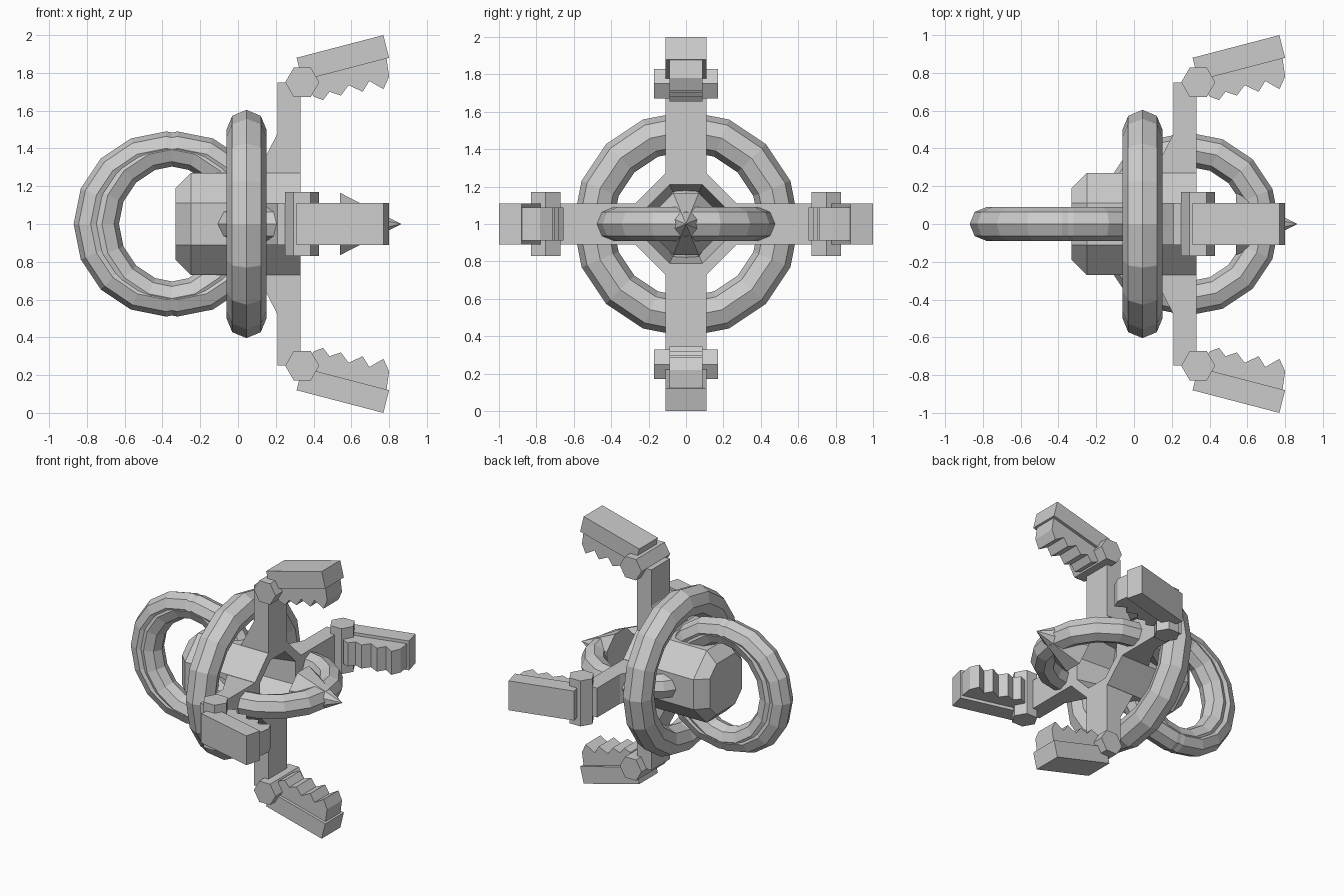
import bpy, bmesh
from math import pi
from mathutils import Matrix, Vector

if "Cube" in bpy.data.objects:
    bpy.data.objects.remove(bpy.data.objects["Cube"])

CENTRE = Matrix.Translation((0, 0, 1))


def finish(name, bm, matrix=CENTRE):
    bmesh.ops.remove_doubles(bm, verts=bm.verts, dist=0.0005)
    bmesh.ops.recalc_face_normals(bm, faces=bm.faces)
    mesh = bpy.data.meshes.new(name)
    bm.to_mesh(mesh)
    bm.free()
    obj = bpy.data.objects.new(name, mesh)
    bpy.context.collection.objects.link(obj)
    obj.matrix_world = matrix
    return obj


def octagon_loft(name, sections):
    """Skin octagons (x, apothem, half flat) along x and cap both ends."""
    bm = bmesh.new()
    loops = []
    for x, a, b in sections:
        pts = [(a, -b), (a, b), (b, a), (-b, a), (-a, b), (-a, -b), (-b, -a), (b, -a)]
        loops.append([bm.verts.new((x, y, z)) for y, z in pts])
    for lo, hi in zip(loops, loops[1:]):
        for i in range(8):
            j = (i + 1) % 8
            bm.faces.new((lo[i], lo[j], hi[j], hi[i]))
    bm.faces.new(loops[0])
    bm.faces.new(loops[-1])
    return finish(name, bm)


def plate(name, profile, half_width, matrix):
    """Extrude an (x, z) outline across y."""
    bm = bmesh.new()
    face = bm.faces.new([bm.verts.new((x, -half_width, z)) for x, z in profile])
    new = bmesh.ops.extrude_face_region(bm, geom=[face])["geom"]
    verts = [g for g in new if isinstance(g, bmesh.types.BMVert)]
    bmesh.ops.translate(bm, verts=verts, vec=Vector((0, 2 * half_width, 0)))
    return finish(name, bm, matrix)


def ring(name, x, major, minor, rotation):
    bpy.ops.mesh.primitive_torus_add(
        location=(x, 0, 1), rotation=rotation, major_radius=major,
        minor_radius=minor, major_segments=16, minor_segments=8)
    bpy.context.object.name = name


# Faceted core, bevelled at the back, hollowed at the front
octagon_loft("core", [(-0.33, 0.19, 0.11), (-0.25, 0.27, 0.112), (0.33, 0.27, 0.112),
                      (0.33, 0.21, 0.087), (0.05, 0.165, 0.068)])

# Rings: one around the core, a doubled upright one behind, a flat one in front
ring("middle_ring", 0.045, 0.497, 0.107, (0, pi / 2, 0))
ring("rear_ring_outer", -0.38, 0.40, 0.09, (pi / 2, 0, 0))
ring("rear_ring_inner", -0.32, 0.40, 0.09, (pi / 2, 0, 0))
ring("front_ring", 0.285, 0.395, 0.09, (0, 0, 0))

# Spike through the front ring
octagon_loft("front_spike", [(0.54, 0.165, 0.068), (0.865, 0.0001, 0.00004)])

# Four clamp arms
ARM = [(0.33, 0.25), (0.33, 0.75), (0.21, 0.75), (0.21, 0.48), (0.09, 0.25)]
HINGE = [(0.25, 0.75), (0.295, 0.828), (0.385, 0.828),
         (0.43, 0.75), (0.385, 0.672), (0.295, 0.672)]
JAW = [(0.31, 0.88), (0.77, 1.0), (0.80, 0.88), (0.34, 0.76)]
TEETH = [(0.34, 0.77), (0.785, 0.885), (0.80, 0.78), (0.77, 0.714), (0.695, 0.757),
         (0.66, 0.70), (0.585, 0.735), (0.545, 0.68), (0.485, 0.70), (0.45, 0.656),
         (0.40, 0.675)]

for i, side in enumerate(("top", "left", "bottom", "right")):
    turn = CENTRE @ Matrix.Rotation(i * pi / 2, 4, 'X')
    plate(side + "_arm", ARM, 0.11, turn)
    plate(side + "_hinge", HINGE, 0.17, turn)
    plate(side + "_jaw", JAW, 0.11, turn)
    plate(side + "_jaw_teeth", TEETH, 0.088, turn)
